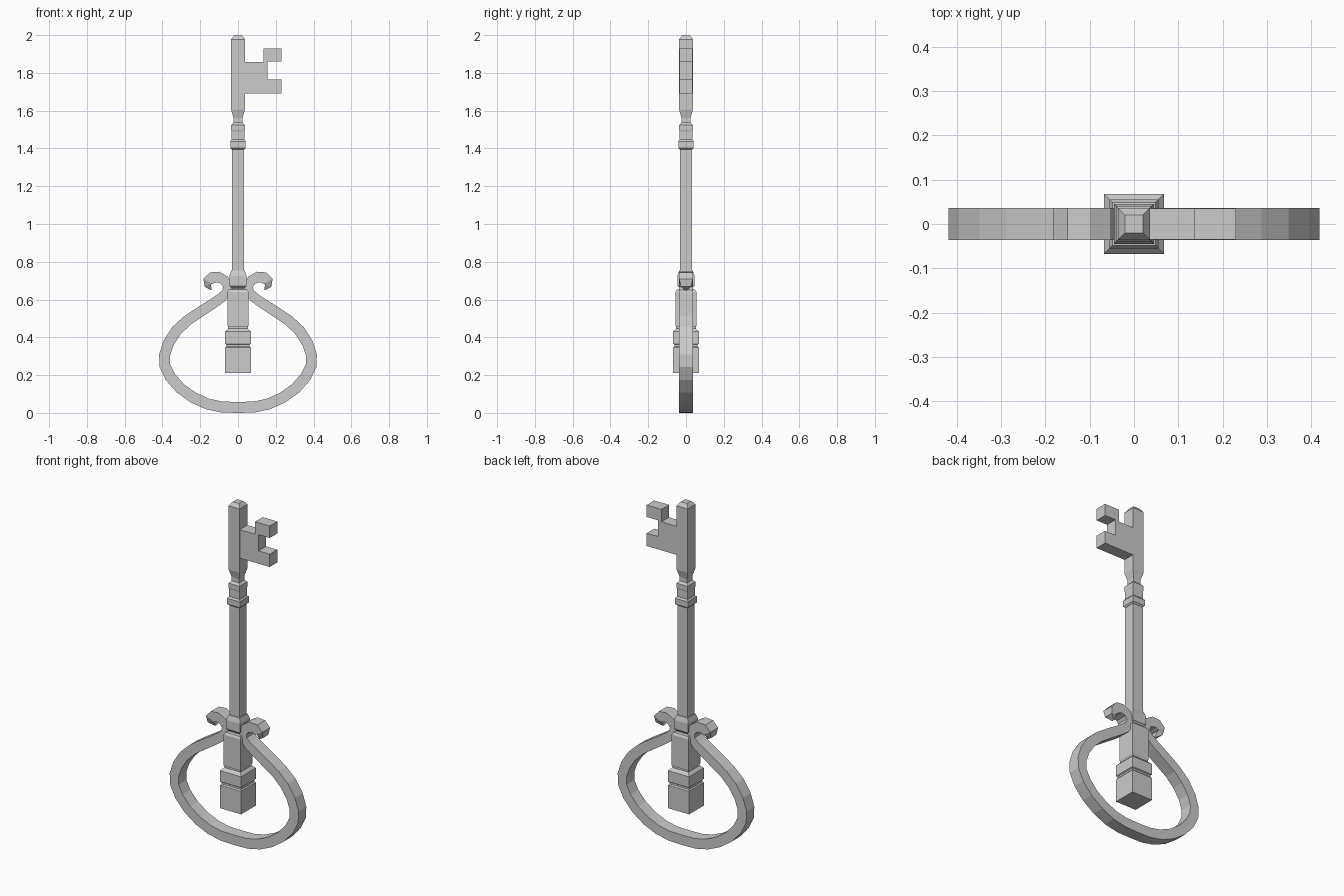
import bpy, bmesh
from mathutils import Vector

if "Cube" in bpy.data.objects:
    bpy.data.objects.remove(bpy.data.objects["Cube"])


def make_object(name, bm):
    bmesh.ops.recalc_face_normals(bm, faces=bm.faces)
    mesh = bpy.data.meshes.new(name)
    bm.to_mesh(mesh)
    bm.free()
    obj = bpy.data.objects.new(name, mesh)
    bpy.context.collection.objects.link(obj)
    return obj


def skin(name, rings, cap_start=True):
    """Join four-sided rings into a tube."""
    bm = bmesh.new()
    loops = [[bm.verts.new(p) for p in ring] for ring in rings]
    for a, b in zip(loops, loops[1:]):
        for i in range(4):
            j = (i + 1) % 4
            bm.faces.new((a[i], a[j], b[j], b[i]))
    if cap_start:
        bm.faces.new(loops[0])
    bm.faces.new(loops[-1])
    return make_object(name, bm)


def square_stack(name, profile):
    """Square turned profile of (half width, z)."""
    return skin(name, [[(-r, -r, z), (r, -r, z), (r, r, z), (-r, r, z)]
                       for r, z in profile])


# Handle core: stepped square blocks hanging inside the bow
square_stack("handle_core", [
    (.068, .21), (.068, .345), (.062, .352), (.062, .362), (.068, .366),
    (.068, .43), (.052, .447), (.052, .455), (.055, .46), (.055, .64),
    (.048, .653), (.033, .656), (.033, .66), (.045, .672), (.045, .725),
    (.036, .753), (.033, .755)])

# Shaft with collars, narrow neck and bevelled tip
square_stack("shaft", [
    (.033, .75), (.033, 1.395), (.041, 1.403), (.041, 1.437), (.034, 1.447),
    (.034, 1.49), (.036, 1.498), (.036, 1.525), (.024, 1.537), (.024, 1.56),
    (.036, 1.605), (.036, 1.978), (.020, 2.0)])

# Key bit: notched plate extruded through y
bit = [(.03, 1.69), (.23, 1.69), (.23, 1.765), (.157, 1.765), (.157, 1.86),
       (.23, 1.86), (.23, 1.93), (.135, 1.93), (.135, 1.857), (.03, 1.857)]
bm = bmesh.new()
face = bm.faces.new([bm.verts.new((x, -.035, z)) for x, z in bit])
ext = bmesh.ops.extrude_face_region(bm, geom=[face], use_keep_orig=True)
bmesh.ops.translate(bm, vec=(0, .07, 0),
                    verts=[g for g in ext["geom"] if isinstance(g, bmesh.types.BMVert)])
make_object("key_bit", bm)

# Bow: half centreline (x, z, half width, half depth), ending in a curled tip
W, D = .029, .036
path = [(0, .029, W, D), (.085, .031, W, D), (.16, .047, W, D),
        (.235, .08, W, D), (.305, .13, W, D), (.358, .19, W, D),
        (.387, .25, W, D), (.389, .305, W, D), (.368, .37, W, D),
        (.326, .435, W, D), (.27, .488, .028, D), (.20, .535, .028, D),
        (.13, .58, .027, D), (.085, .612, .026, D), (.060, .640, .024, D),
        (.056, .672, .024, D), (.072, .702, .026, D), (.105, .719, .029, D),
        (.138, .716, .030, D), (.159, .696, .027, D), (.160, .675, .018, .027),
        (.142, .651, .003, .008)]
rings = []
for i, (x, z, w, d) in enumerate(path):
    a, b = path[max(i - 1, 0)], path[min(i + 1, len(path) - 1)]
    t = Vector((b[0] - a[0], b[1] - a[1])).normalized()
    if i == 0:
        t = Vector((1, 0))
    nx, nz = -t.y * w, t.x * w
    rings.append([(x + nx, -d, z + nz), (x - nx, -d, z - nz),
                  (x - nx, d, z - nz), (x + nx, d, z + nz)])
bow = skin("bow_ring", rings, cap_start=False)
mirror = bow.modifiers.new("Mirror", 'MIRROR')
mirror.use_clip = True
